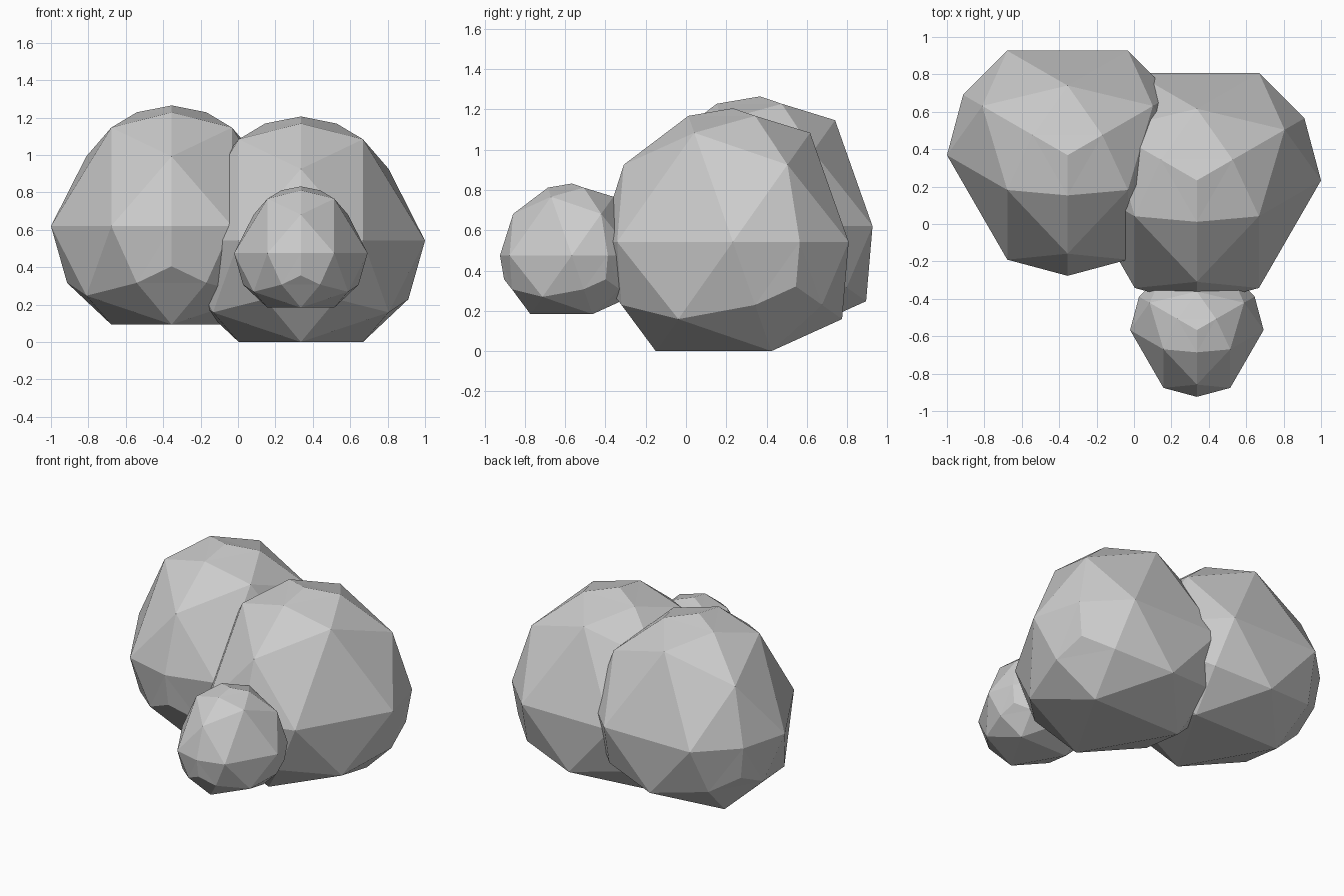
import bpy, bmesh
from math import sqrt
from mathutils import Vector

if "Cube" in bpy.data.objects:
    bpy.data.objects.remove(bpy.data.objects["Cube"])

N = 4  # segments along each tetrahedron edge

# Base tetrahedron, point up, one lower corner to the front
TOP = Vector((0, 0, 1))
FRONT = Vector((0, -2 * sqrt(2) / 3, -1 / 3))
RIGHT = Vector((sqrt(2 / 3), sqrt(2) / 3, -1 / 3))
LEFT = Vector((-sqrt(2 / 3), sqrt(2) / 3, -1 / 3))
SIDES = [(TOP, FRONT, RIGHT), (TOP, RIGHT, LEFT), (TOP, LEFT, FRONT), (LEFT, RIGHT, FRONT)]


def boulder(name, radius, centre):
    """Tetrahedron split into a triangle lattice and pushed out to a sphere."""
    bm = bmesh.new()
    for a, b, c in SIDES:
        grid = {}
        for i in range(N + 1):
            for j in range(N + 1 - i):
                p = a * (N - i - j) + b * i + c * j
                grid[i, j] = bm.verts.new(p.normalized() * radius)
        for i in range(N):
            for j in range(N - i):
                bm.faces.new((grid[i, j], grid[i + 1, j], grid[i, j + 1]))
                if i + j < N - 1:
                    bm.faces.new((grid[i + 1, j], grid[i + 1, j + 1], grid[i, j + 1]))
    bmesh.ops.remove_doubles(bm, verts=bm.verts[:], dist=radius * 0.001)
    bmesh.ops.recalc_face_normals(bm, faces=bm.faces[:])
    mesh = bpy.data.meshes.new(name)
    bm.to_mesh(mesh)
    bm.free()
    ob = bpy.data.objects.new(name, mesh)
    ob.location = centre
    bpy.context.collection.objects.link(ob)
    return ob


# Three overlapping rocks
boulder("tall_boulder", 0.645, (-0.355, 0.368, 0.62))
boulder("wide_boulder", 0.664, (0.336, 0.233, 0.542))
boulder("small_boulder", 0.357, (0.336, -0.567, 0.475))
